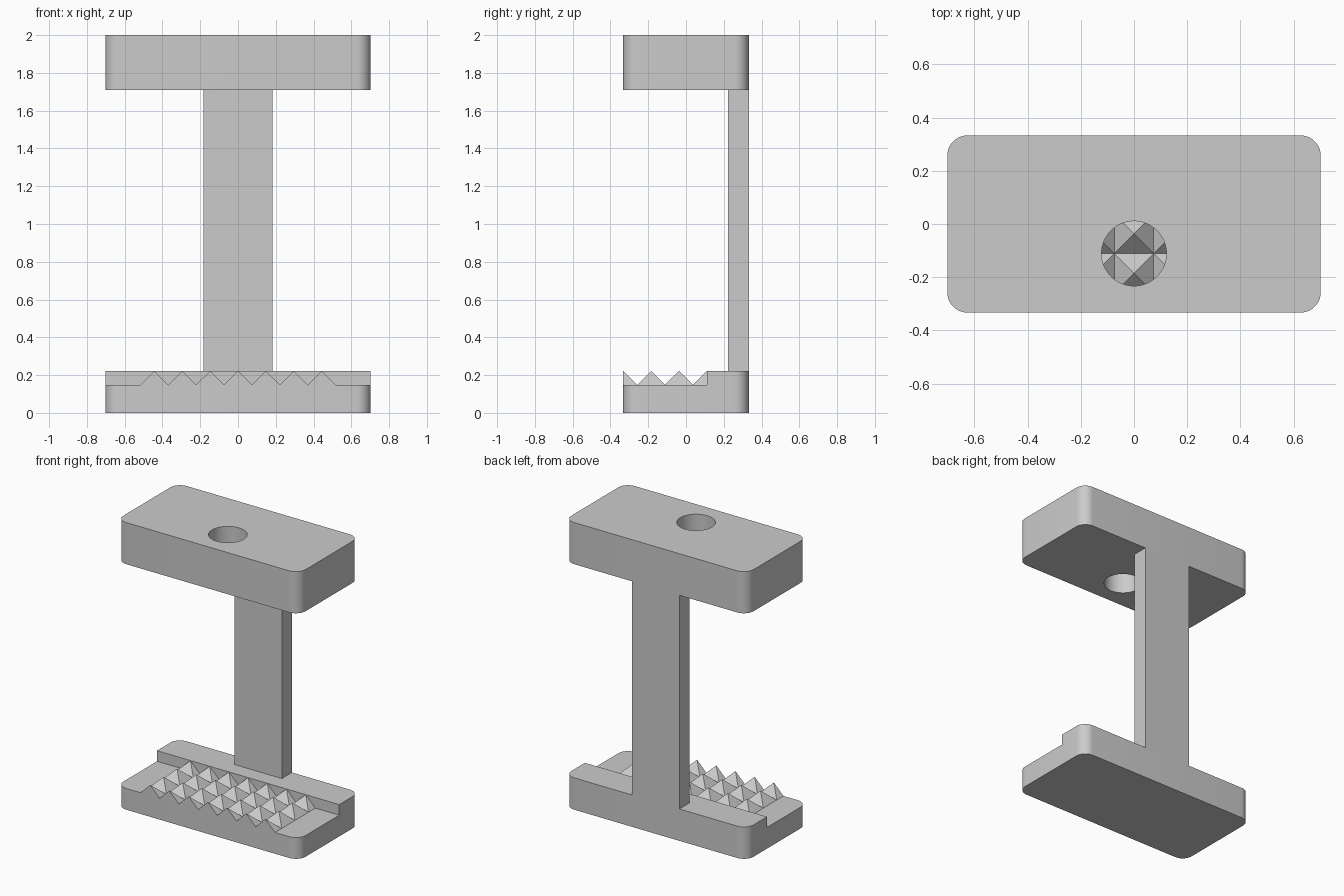
import bpy, bmesh, math
from mathutils import Matrix, Vector

if "Cube" in bpy.data.objects:
    bpy.data.objects.remove(bpy.data.objects["Cube"], do_unlink=True)

HALF_X, HALF_Y, CORNER = 0.702, 0.333, 0.075
SLAB_TOP, LEDGE_TOP, HEAD_BOTTOM, HEIGHT = 0.148, 0.222, 1.71, 2.0
PITCH = HALF_Y * 4 / 9
LEDGE_Y = HALF_Y / 3

grey = bpy.data.materials.new("plain_grey")
grey.use_nodes = True
grey.diffuse_color = (0.6, 0.6, 0.6, 1)
grey.node_tree.nodes["Principled BSDF"].inputs["Base Color"].default_value = (0.6, 0.6, 0.6, 1)


def finish(bm, name, smooth=True):
    bmesh.ops.recalc_face_normals(bm, faces=bm.faces)
    mesh = bpy.data.meshes.new(name)
    bm.to_mesh(mesh)
    bm.free()
    mesh.materials.append(grey)
    obj = bpy.data.objects.new(name, mesh)
    bpy.context.collection.objects.link(obj)
    if smooth:
        bpy.ops.object.select_all(action='DESELECT')
        obj.select_set(True)
        bpy.context.view_layer.objects.active = obj
        bpy.ops.object.shade_smooth_by_angle(angle=math.radians(30))
    return obj


def arc(cx, cy, radius, start, sweep, steps):
    return [(cx + radius * math.cos(start + sweep * i / steps),
             cy + radius * math.sin(start + sweep * i / steps)) for i in range(steps + 1)]


def rounded_outline():
    points = []
    for i, (sx, sy) in enumerate([(1, 1), (-1, 1), (-1, -1), (1, -1)]):
        points += arc(sx * (HALF_X - CORNER), sy * (HALF_Y - CORNER),
                      CORNER, i * math.pi / 2, math.pi / 2, 10)
    return points


def plate(loops, z0, z1):
    """Fill the outline loops (inner loops are holes) and raise them to a solid."""
    bm = bmesh.new()
    for loop in loops:
        verts = [bm.verts.new((x, y, z0)) for x, y in loop]
        for a, b in zip(verts, verts[1:] + verts[:1]):
            bm.edges.new((a, b))
    bmesh.ops.triangle_fill(bm, use_beauty=True, edges=bm.edges[:], normal=(0, 0, 1))
    raise_faces(bm, bm.faces[:], z1 - z0, keep=True)
    return bm


def raise_faces(bm, faces, height, keep=False):
    ext = bmesh.ops.extrude_face_region(bm, geom=faces, use_keep_orig=keep)["geom"]
    bmesh.ops.translate(bm, vec=(0, 0, height),
                        verts=[v for v in ext if isinstance(v, bmesh.types.BMVert)])
    if not keep:
        bmesh.ops.delete(bm, geom=faces, context='FACES')


# Base slab with a raised ledge along the back
bm = plate([rounded_outline()], 0, SLAB_TOP)
bmesh.ops.bisect_plane(bm, geom=bm.verts[:] + bm.edges[:] + bm.faces[:],
                       plane_co=(0, LEDGE_Y, 0), plane_no=(0, 1, 0))
back_top = [f for f in bm.faces if all(v.co.z > SLAB_TOP - 1e-4 and v.co.y > LEDGE_Y - 1e-4
                                       for v in f.verts)]
raise_faces(bm, back_top, LEDGE_TOP - SLAB_TOP)
finish(bm, "base")

# Head block with a vertical through hole
hole = arc(0, -LEDGE_Y, 0.122, 0, math.tau, 48)[:-1]
finish(plate([rounded_outline(), hole], HEAD_BOTTOM, HEIGHT), "head_block")

# Upright post, flush with the back
bm = bmesh.new()
post_size = Vector((0.366, HALF_Y / 3, HEAD_BOTTOM - LEDGE_TOP))
centre = Vector((0, HALF_Y - post_size.y / 2, (HEAD_BOTTOM + LEDGE_TOP) / 2))
bmesh.ops.create_cube(bm, size=1, matrix=Matrix.Translation(centre) @ Matrix.Diagonal(post_size).to_4x4())
finish(bm, "post", smooth=False)

# Grip teeth: rows of pyramids, the first and last rows cut in half
bm = bmesh.new()
tooth_height = LEDGE_TOP - SLAB_TOP
for row in range(4):
    for col in range(-3, 4):
        place = Matrix.Translation((col * PITCH, row * PITCH - HALF_Y, SLAB_TOP + tooth_height / 2))
        bmesh.ops.create_cone(bm, cap_ends=True, segments=4, radius1=PITCH / math.sqrt(2), radius2=0,
                              depth=tooth_height, matrix=place @ Matrix.Rotation(math.pi / 4, 4, 'Z'))
for y, side in ((-HALF_Y, -1), (LEDGE_Y, 1)):
    bmesh.ops.bisect_plane(bm, geom=bm.verts[:] + bm.edges[:] + bm.faces[:], plane_co=(0, y, 0),
                           plane_no=(0, side, 0), clear_outer=True)
    bmesh.ops.holes_fill(bm, edges=[e for e in bm.edges if e.is_boundary], sides=0)
finish(bm, "grip_teeth", smooth=False)
